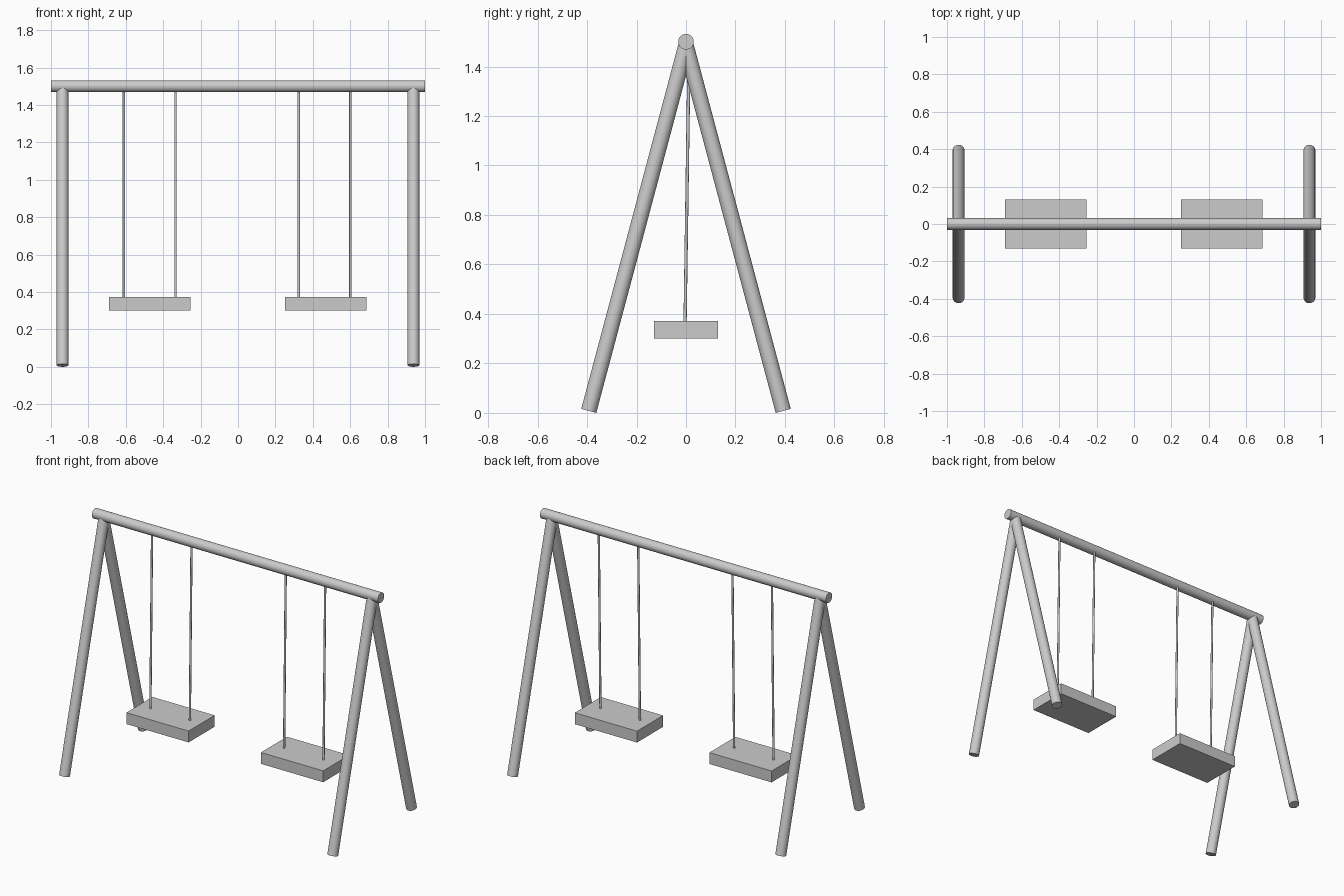
import bpy
import math
from mathutils import Vector

cube = bpy.data.objects.get("Cube")
if cube:
    bpy.data.objects.remove(cube, do_unlink=True)

grey = bpy.data.materials.new("plain_grey")
grey.use_nodes = True
colour = (0.6, 0.6, 0.6, 1)
grey.diffuse_color = colour
grey.node_tree.nodes["Principled BSDF"].inputs["Base Color"].default_value = colour


def pole(name, start, end, radius, sides=32):
    """Capped round pole between two points."""
    a, b = Vector(start), Vector(end)
    axis = b - a
    bpy.ops.mesh.primitive_cylinder_add(vertices=sides, radius=radius,
                                        depth=axis.length, location=(a + b) / 2)
    ob = bpy.context.object
    ob.name = name
    ob.rotation_euler = axis.to_track_quat("Z", "Y").to_euler()
    ob.data.materials.append(grey)
    bpy.ops.object.shade_smooth_by_angle(angle=math.radians(35))
    return ob


def box(name, centre, size):
    bpy.ops.mesh.primitive_cube_add(size=1, location=centre)
    ob = bpy.context.object
    ob.name = name
    ob.scale = size
    bpy.ops.object.transform_apply(location=False, rotation=False, scale=True)
    ob.data.materials.append(grey)
    return ob


RADIUS = 0.0315
BEAM_Z = 1.5

# Top beam
pole("top_beam", (-1, 0, BEAM_Z), (1, 0, BEAM_Z), RADIUS)

# Splayed legs, a pair at each end
for side, x in (("right", -0.938), ("left", 0.938)):
    for end, s in (("front", -1), ("back", 1)):
        pole(f"{end}_{side}_leg", (x, s * 0.393, 0.008), (x, 0, 1.484), RADIUS)

# Swings: a seat board hung on two slightly leaning ropes
for side, x, rope_x in (("right", -0.472, -0.472), ("left", 0.469, 0.463)):
    box(f"{side}_seat", (x, 0, 0.336), (0.435, 0.26, 0.072))
    for i, s in enumerate((-1, 1)):
        pole(f"{side}_swing_rope_{i + 1}", (rope_x + s * 0.138, -0.004, 0.35),
             (rope_x + s * 0.138, 0.013, BEAM_Z), 0.0065, 12)
